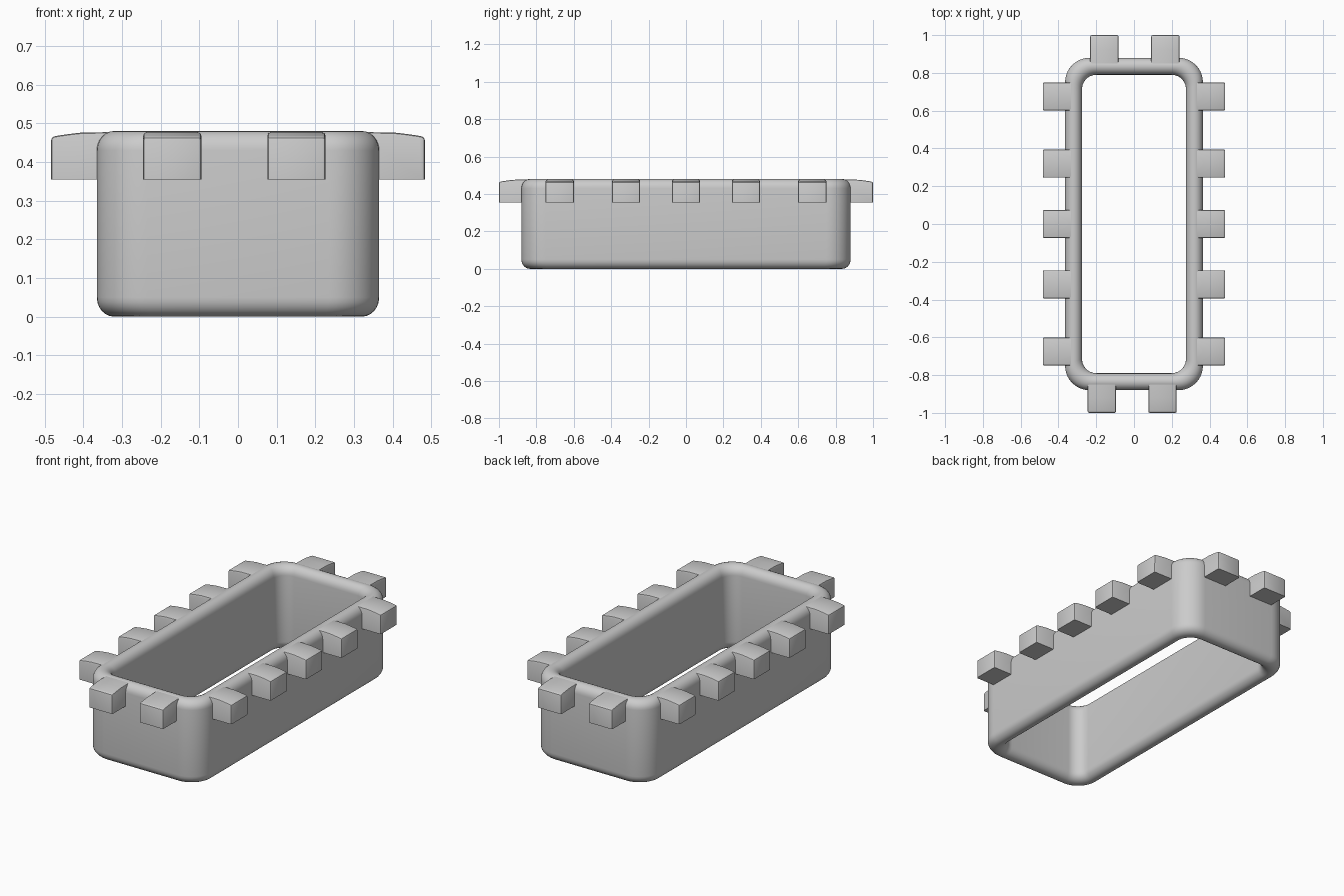
import bpy, bmesh
from math import sin, cos, pi, radians

if "Cube" in bpy.data.objects:
    bpy.data.objects.remove(bpy.data.objects["Cube"])

HX, HY, H, WALL = 0.365, 0.88, 0.48, 0.09


def finish(name, bm, angle=35):
    bmesh.ops.recalc_face_normals(bm, faces=bm.faces)
    me = bpy.data.meshes.new(name)
    bm.to_mesh(me)
    bm.free()
    ob = bpy.data.objects.new(name, me)
    bpy.context.collection.objects.link(ob)
    bpy.ops.object.select_all(action='DESELECT')
    ob.select_set(True)
    bpy.context.view_layer.objects.active = ob
    bpy.ops.object.shade_smooth_by_angle(angle=radians(angle))
    return ob


def rounded_rect(inset, z, n=10):
    r = 0.13 - inset * 0.6
    hx, hy = HX - inset, HY - inset
    pts = []
    for q, (sx, sy) in enumerate([(1, 1), (-1, 1), (-1, -1), (1, -1)]):
        for i in range(n + 1):
            a = (q + i / n) * pi / 2
            pts.append((sx * (hx - r) + r * cos(a), sy * (hy - r) + r * sin(a), z))
    return pts


# Open frame wall: stadium-like section swept round a rounded rectangle
rw, rh, seg = WALL / 2, 0.05, 12
section = [(rw - rw * cos(pi * i / seg), H - rh + rh * sin(pi * i / seg)) for i in range(seg + 1)]
section += [(rw + rw * cos(pi * i / seg), rh - rh * sin(pi * i / seg)) for i in range(seg + 1)]
bm = bmesh.new()
loops = [[bm.verts.new(p) for p in rounded_rect(d, z)] for d, z in section]
for k, a in enumerate(loops):
    b = loops[(k + 1) % len(loops)]
    for i in range(len(a)):
        j = (i + 1) % len(a)
        bm.faces.new((a[i], a[j], b[j], b[i]))
finish("frame_wall", bm)


# Tab: side profile (distance outward from wall face, height) extruded to its width
def tab(name, wall, side, centre, along_x, reach):
    prof = [(-0.04, 0.355), (reach, 0.355), (reach, 0.464), (reach - 0.012, 0.467),
            (reach - 0.045, 0.472), (reach - 0.08, 0.476), (-0.04, 0.477)]
    bm = bmesh.new()
    rings = []
    for s in (-0.075, 0.075):
        ring = []
        for d, z in prof:
            o = side * (wall + d)
            t = centre + s
            ring.append(bm.verts.new((t, o, z) if along_x else (o, t, z)))
        rings.append(ring)
    a, b = rings
    n = len(prof)
    for i in range(n):
        bm.faces.new((a[i], a[(i + 1) % n], b[(i + 1) % n], b[i]))
    bm.faces.new(a)
    bm.faces.new(b)
    bmesh.ops.recalc_face_normals(bm, faces=bm.faces)
    # Soften the outer upright edges and the top rim
    edges = [e for r in rings for i in range(1, n - 1)
             for e in r[i].link_edges if e.other_vert(r[i]) is r[i + 1]]
    edges += [e for e in a[2].link_edges if e.other_vert(a[2]) is b[2]]
    bmesh.ops.bevel(bm, geom=edges, offset=0.008, segments=2, profile=0.5, affect='EDGES')
    finish(name, bm, 30)


# Five tabs on each long side
for side, label in ((1, "right"), (-1, "left")):
    for i, y in enumerate((-0.675, -0.32, 0, 0.32, 0.675)):
        tab(f"{label}_tab_{i + 1}", HX, side, y, False, 0.118)

# Two tabs on each end
for side, label, xs in ((1, "back", (-0.157, 0.166)), (-1, "front", (-0.17, 0.151))):
    for i, x in enumerate(xs):
        tab(f"{label}_tab_{i + 1}", HY, side, x, True, 0.12)
